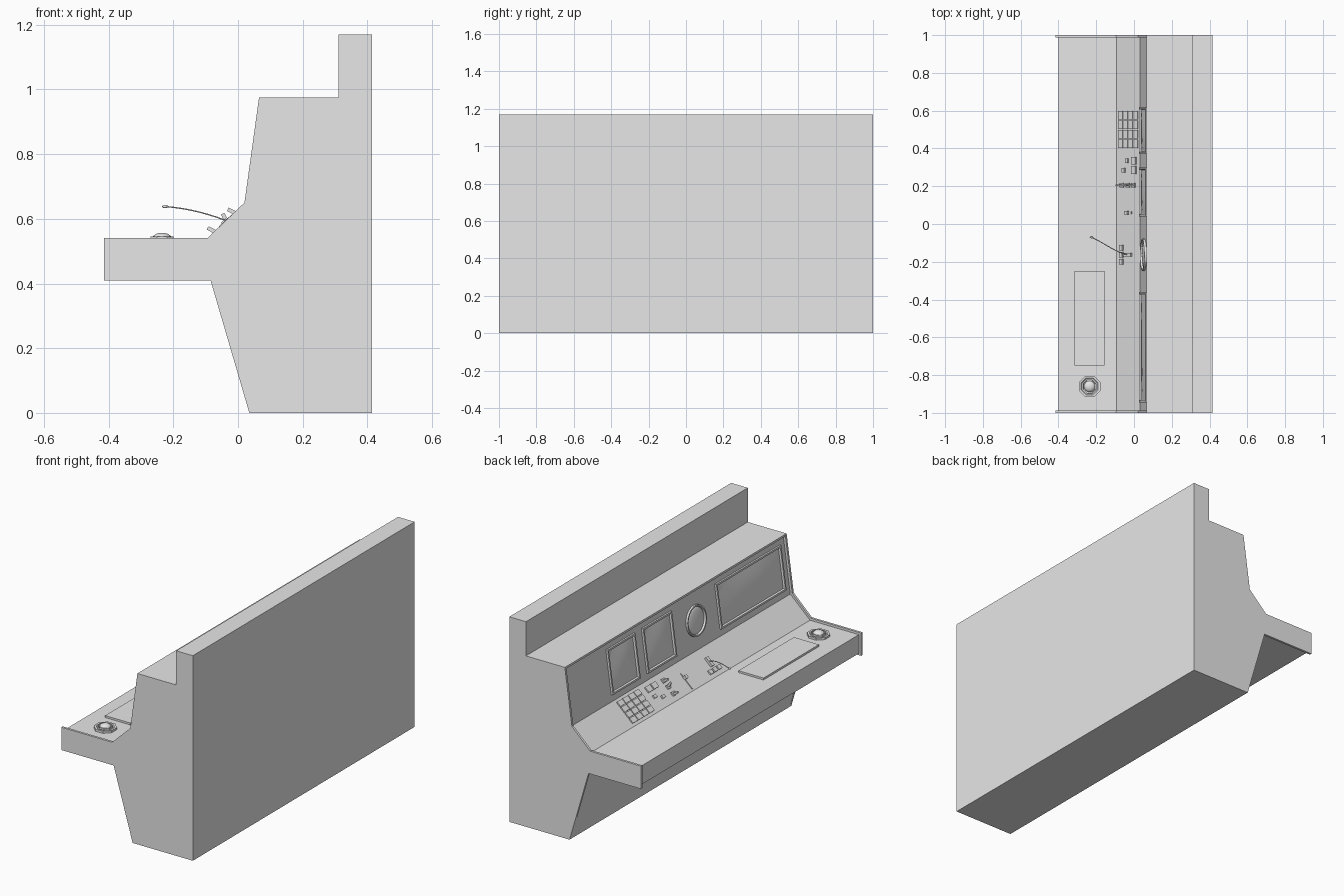
import bpy, bmesh, math
from mathutils import Matrix, Vector

cube = bpy.data.objects.get("Cube")
if cube:
    bpy.data.objects.remove(cube)

grey = bpy.data.materials.new("plain grey")
grey.use_nodes = True
grey.diffuse_color = (0.8, 0.8, 0.8, 1)
grey.node_tree.nodes["Principled BSDF"].inputs["Base Color"].default_value = (0.8, 0.8, 0.8, 1)


def finish(name, bm, matrix=Matrix(), smooth=False):
    bmesh.ops.recalc_face_normals(bm, faces=bm.faces)
    mesh = bpy.data.meshes.new(name)
    bm.to_mesh(mesh)
    bm.free()
    mesh.materials.append(grey)
    for p in mesh.polygons:
        p.use_smooth = smooth
    ob = bpy.data.objects.new(name, mesh)
    ob.matrix_world = matrix
    bpy.context.collection.objects.link(ob)
    return ob


def extrude(bm, points, offset):
    """Solid prism from an outline; returns the far cap."""
    base = bm.faces.new([bm.verts.new(p) for p in points])
    cap = bmesh.ops.extrude_face_region(bm, geom=[base], use_keep_orig=True)["geom"]
    bmesh.ops.translate(bm, vec=offset, verts=[g for g in cap if isinstance(g, bmesh.types.BMVert)])
    return next(g for g in cap if isinstance(g, bmesh.types.BMFace))


def slab(name, profile, y0, y1):
    bm = bmesh.new()
    extrude(bm, [(x, y0, z) for x, z in profile], (0, y1 - y0, 0))
    return finish(name, bm)


def panel(lower, upper):
    """Frame on a slanted panel: u runs towards -y, v up the slope, n outwards."""
    u = Vector((0, -1, 0))
    v = Vector((upper[0] - lower[0], 0, upper[1] - lower[1])).normalized()
    n = u.cross(v)
    m = Matrix((u, v, n)).transposed().to_4x4()
    m.translation = (lower[0], 0, lower[1])
    return m


def block(name, matrix, u, v, w, h, d, n=0, tilt=0):
    bm = bmesh.new()
    bmesh.ops.create_cube(bm, size=1)
    bmesh.ops.scale(bm, vec=(w, h, d), verts=bm.verts)
    bmesh.ops.translate(bm, vec=(0, 0, d / 2), verts=bm.verts)
    local = Matrix.Translation((u, v, n)) @ Matrix.Rotation(tilt, 4, "X")
    return finish(name, bm, matrix @ local)


def bezel(name, matrix, outline, height, rim, sink):
    bm = bmesh.new()
    cap = extrude(bm, [(a, b, 0) for a, b in outline], (0, 0, height))
    bmesh.ops.inset_region(bm, faces=[cap], thickness=rim, depth=0)
    bmesh.ops.inset_region(bm, faces=[cap], thickness=rim * 0.4, depth=0)
    bmesh.ops.translate(bm, vec=(0, 0, -sink), verts=cap.verts)
    return finish(name, bm, matrix)


def dome(name, matrix, radius, height):
    bm = bmesh.new()
    bmesh.ops.create_uvsphere(bm, u_segments=20, v_segments=10, radius=1)
    bmesh.ops.scale(bm, vec=(radius, radius, height), verts=bm.verts)
    return finish(name, bm, matrix, True)


def ngon(sides, r, turn=0):
    return [(r * math.cos(math.tau * i / sides + turn), r * math.sin(math.tau * i / sides + turn))
            for i in range(sides)]


# Cabinet: end plates standing slightly proud of the recessed body
rear = [(0.035, 0), (0.415, 0), (0.415, 1.17), (0.31, 1.17), (0.31, 0.975), (0.065, 0.975)]
plate = rear + [(0.02, 0.65), (-0.095, 0.54), (-0.415, 0.54), (-0.415, 0.41), (-0.085, 0.41)]
DESK_Z = 0.527
LOW, MID, TOP = (-0.092, DESK_Z), (0.033, 0.643), (0.077, 0.963)
body = rear + [(0.065, 0.963), TOP, MID, LOW, (-0.4, DESK_Z), (-0.4, 0.42), (-0.078, 0.42)]
slab("console_body", body, -0.987, 0.987)
slab("left_end_plate", plate, 0.987, 1)
slab("right_end_plate", plate, -1, -0.987)

# Screens: raised frames with bulged glass
screens = panel(MID, TOP)
for name, y0, y1 in (("first_screen", 0.37, 0.62), ("second_screen", 0.04, 0.30), ("wide_screen", -0.945, -0.36)):
    w, h = y1 - y0, 0.25
    m = screens @ Matrix.Translation((-(y0 + y1) / 2, 0.163, 0))
    bezel(name + "_frame", m, [(-w / 2, -h / 2), (w / 2, -h / 2), (w / 2, h / 2), (-w / 2, h / 2)], 0.012, 0.014, 0.01)
    bm = bmesh.new()
    bmesh.ops.create_grid(bm, x_segments=6, y_segments=6, size=1)
    for v in bm.verts:
        a, b = v.co.x, v.co.y
        v.co = (a * (w / 2 - 0.018), b * (h / 2 - 0.018), 0.002 + 0.008 * (1 - a * a) * (1 - b * b))
    glass = finish(name + "_glass", bm, m, True)

# Round scope
scope = screens @ Matrix.Translation((0.163, 0.16, 0))
bezel("scope_frame", scope, ngon(32, 0.085), 0.012, 0.008, 0.01)
dome("scope_glass", scope, 0.074, 0.01)

# Sloped control panel: keypad
slope = panel(LOW, MID)
for row in range(4):
    for col in range(4):
        block("keypad_key", slope, -0.575 + col * 0.05, 0.032 + row * 0.036, 0.045, 0.031, 0.007)

# Buttons
for y in (0.335, 0.285):
    block("large_button", slope, -y, 0.128, 0.042, 0.034, 0.008)
for y, v in ((0.335, 0.078), (0.285, 0.055)):
    block("small_button", slope, -y, v, 0.024, 0.018, 0.01)

# Toggle levers
for i, v in enumerate((0.04, 0.085, 0.125)):
    block("toggle_base", slope, -0.205, v, 0.026, 0.024, 0.008)
    block("toggle_lever", slope, -0.205, v, 0.01, 0.012, 0.032, 0.004, (0.35, -0.25, 0.35)[i])

# Slider
block("slider_track", slope, -0.06, 0.06, 0.014, 0.1, 0.005)
block("slider_knob", slope, -0.06, 0.08, 0.02, 0.02, 0.018)

# Microphone keys and gooseneck
for y in (-0.125, -0.163, -0.2):
    block("microphone_key", slope, -y, 0.036, 0.028, 0.024, 0.009)
block("microphone_socket", slope, 0.163, 0.085, 0.02, 0.055, 0.014)
curve = bpy.data.curves.new("microphone_stem", "CURVE")
curve.dimensions = "3D"
curve.bevel_depth = 0.0022
curve.bevel_resolution = 1
stem = curve.splines.new("NURBS")
path = [(-0.03, -0.163, 0.592), (-0.09, -0.155, 0.615), (-0.15, -0.105, 0.632), (-0.225, -0.07, 0.638)]
stem.points.add(len(path) - 1)
for point, co in zip(stem.points, path):
    point.co = (*co, 1)
stem.use_endpoint_u = True
stem.order_u = 4
curve.materials.append(grey)
bpy.context.collection.objects.link(bpy.data.objects.new("microphone_stem", curve))
dome("microphone_head", Matrix.Translation(path[-1]) @ Matrix.Diagonal((1.6, 1, 1, 1)), 0.006, 0.005)

# Desk: writing pad and trackball
block("writing_pad", Matrix.Translation((-0.235, -0.5, DESK_Z)), 0, 0, 0.158, 0.5, 0.011)
ball = Matrix.Translation((-0.235, -0.86, DESK_Z))
bezel("trackball_base", ball, ngon(8, 0.061, math.pi / 8), 0.012, 0.012, 0.004)
bezel("trackball_ring", ball, ngon(8, 0.039, math.pi / 8), 0.018, 0.004, 0.004)
dome("trackball", ball @ Matrix.Translation((0, 0, 0.012)), 0.03, 0.018)
